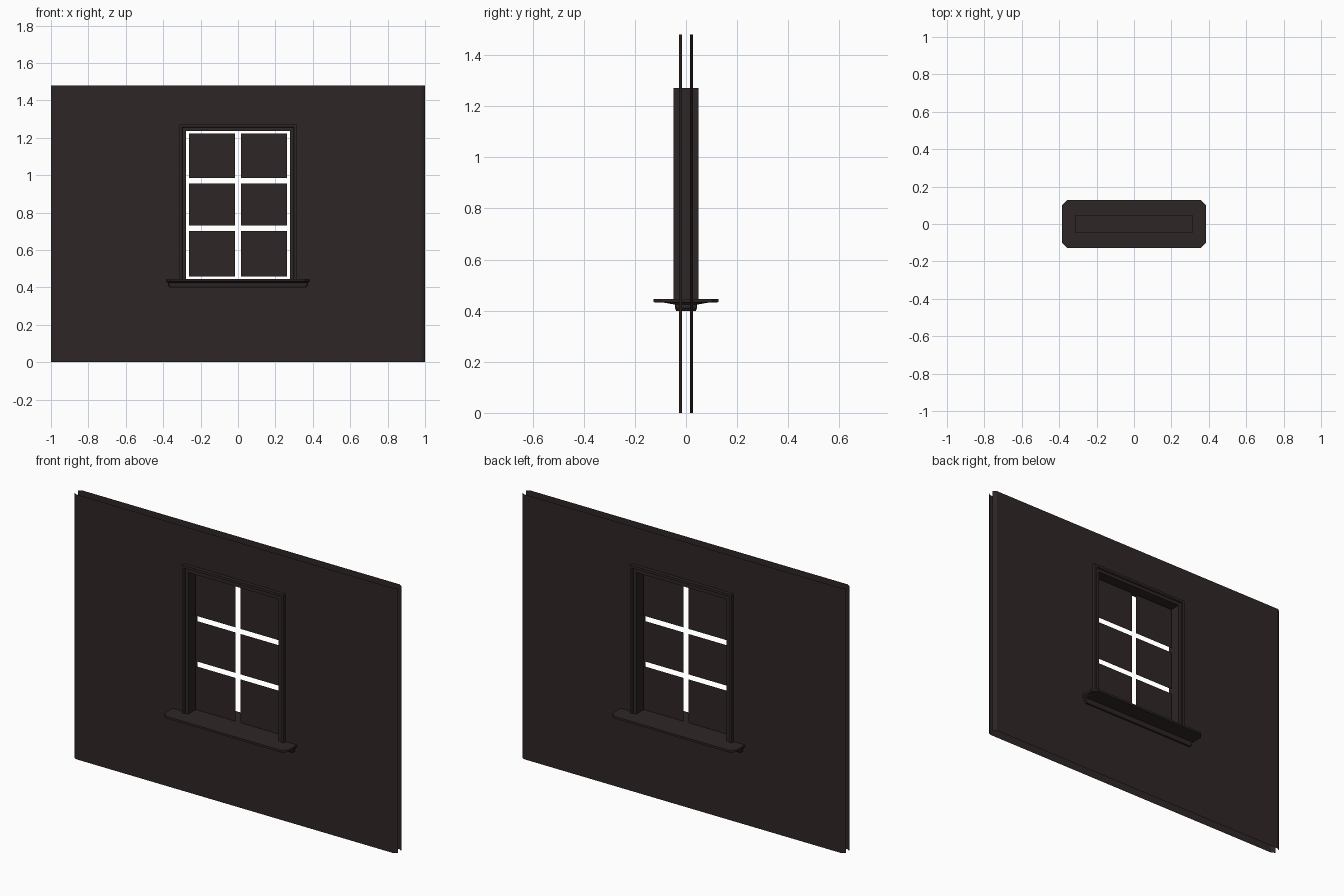
import bpy, bmesh

if "Cube" in bpy.data.objects:
    bpy.data.objects.remove(bpy.data.objects["Cube"])

mat = bpy.data.materials.new("dark brown")
mat.diffuse_color = (0.028, 0.019, 0.019, 1)
mat.use_nodes = True
mat.node_tree.nodes["Principled BSDF"].inputs["Base Color"].default_value = mat.diffuse_color


def make(name, verts, faces):
    me = bpy.data.meshes.new(name)
    me.from_pydata(verts, [], faces)
    bm = bmesh.new()
    bm.from_mesh(me)
    bmesh.ops.remove_doubles(bm, verts=bm.verts, dist=1e-5)
    if any(not e.is_boundary for e in bm.edges):
        bmesh.ops.recalc_face_normals(bm, faces=bm.faces)
    bm.to_mesh(me)
    bm.free()
    me.materials.append(mat)
    ob = bpy.data.objects.new(name, me)
    bpy.context.collection.objects.link(ob)
    return ob


# wall skins: open sheets around the window hole, side edges slope inwards
H = 1.48
X, Z0, Z1 = 0.295, 0.42, 1.25
for name, s in (("front_wall_skin", -1), ("back_wall_skin", 1)):
    verts, faces = [], []

    def strip(xa, ya, xb, yb, za, zb):
        n = len(verts)
        verts.extend([(xa, s * ya, za), (xb, s * yb, za),
                      (xb, s * yb, zb), (xa, s * ya, zb)])
        faces.append((n, n + 1, n + 2, n + 3) if s < 0
                     else (n + 3, n + 2, n + 1, n))

    D = 0.028
    strip(-1, 0.016, -0.98, D, 0, H)
    strip(0.98, D, 1, 0.016, 0, H)
    for za, zb in ((0, Z0), (Z0, Z1), (Z1, H)):
        strip(-0.98, D, -X, D, za, zb)
        strip(X, D, 0.98, D, za, zb)
        if za != Z0:
            strip(-X, D, X, D, za, zb)
    make(name, verts, faces)

# window frame: stepped profile (inset from outside, y) swept over jambs and head
profile = [(0, -0.048), (0.014, -0.048), (0.018, -0.041), (0.036, -0.041),
           (0.036, 0.041), (0.018, 0.041), (0.014, 0.048), (0, 0.048)]
W, TOP, BASE = 0.314, 1.272, 0.442
verts, faces, n = [], [], len(profile)
for i in range(4):
    for d, y in profile:
        x = (W - d) * (-1 if i < 2 else 1)
        verts.append((x, y, TOP - d if i in (1, 2) else BASE))
for i in range(3):
    for j in range(n):
        k = (j + 1) % n
        faces.append((i * n + j, i * n + k, (i + 1) * n + k, (i + 1) * n + j))
faces += [tuple(range(n)), tuple(range(4 * n - 1, 3 * n - 1, -1))]
make("window_frame", verts, faces)


def octagon(x, y, c, z):
    return [(x - c, -y, z), (x, -y + c, z), (x, y - c, z), (x - c, y, z),
            (-x + c, y, z), (-x, y - c, z), (-x, -y + c, z), (-x + c, -y, z)]


def stack(name, rings):
    v = [p for r in rings for p in r]
    f = [tuple(range(8)), tuple(range(len(v) - 8, len(v)))]
    for i in range(len(rings) - 1):
        for j in range(8):
            k = (j + 1) % 8
            f.append((i * 8 + j, i * 8 + k, i * 8 + 8 + k, i * 8 + 8 + j))
    return make(name, v, f)


# sill board with clipped corners and a slightly tapered underside
stack("window_sill", [octagon(0.372, 0.045, 0.008, 0.424),
                      octagon(0.380, 0.085, 0.02, 0.431),
                      octagon(0.384, 0.127, 0.026, 0.433),
                      octagon(0.384, 0.127, 0.026, 0.445)])
# moulding under the sill
stack("sill_apron", [octagon(0.362, 0.038, 0.004, 0.398),
                     octagon(0.372, 0.043, 0.004, 0.410),
                     octagon(0.372, 0.043, 0.004, 0.426)])

# six thin panes with open gaps between them
for r, (za, zb) in enumerate(((0.459, 0.702), (0.730, 0.956), (0.984, 1.222))):
    for side, s in (("left", -1), ("right", 1)):
        xa, xb = 0.015 * s, 0.263 * s
        make(f"pane_{side}_{r + 1}",
             [(xa, 0, za), (xb, 0, za), (xb, 0, zb), (xa, 0, zb)],
             [(0, 1, 2, 3) if s > 0 else (3, 2, 1, 0)])
